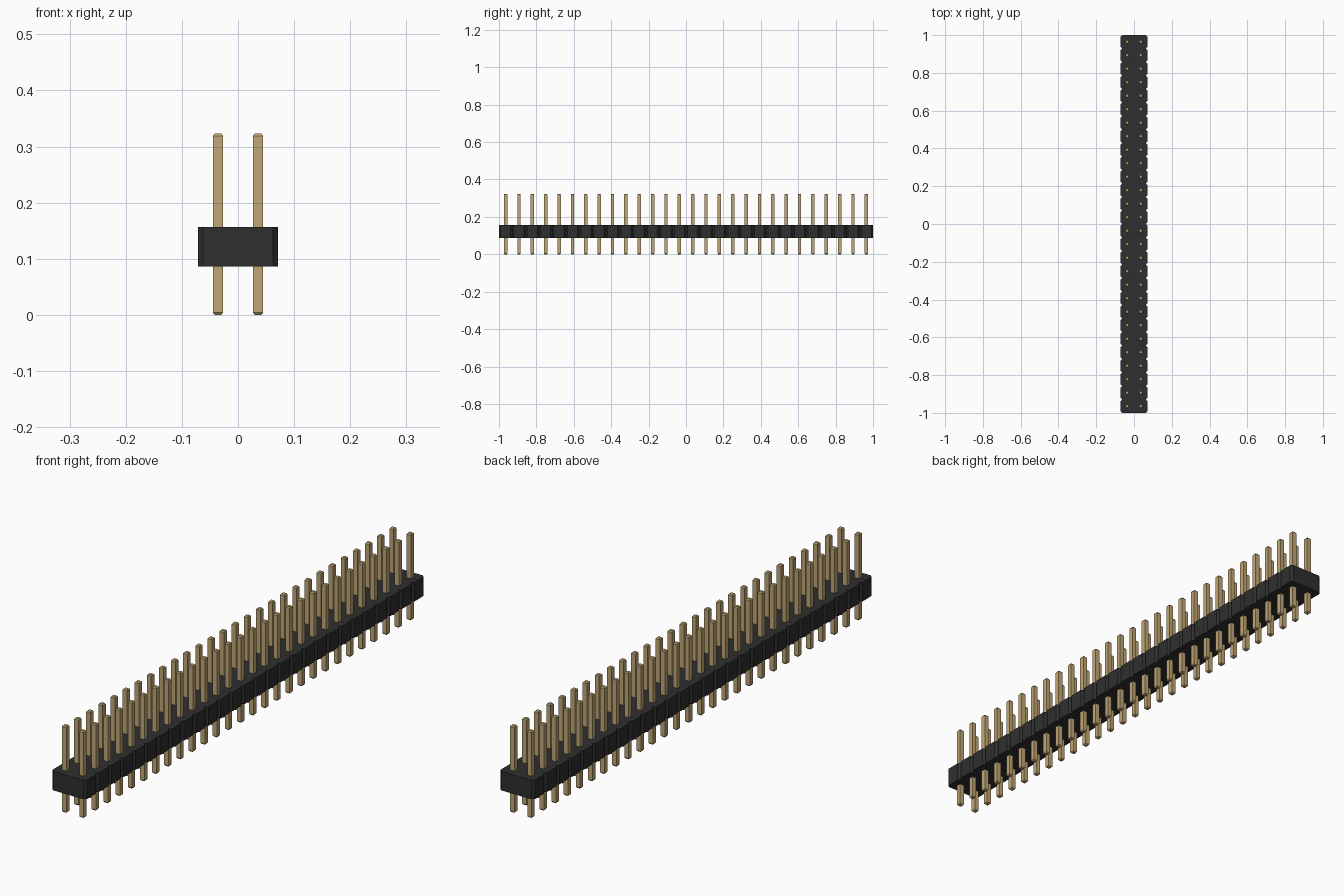
import bpy
import bmesh

ROWS = 28
PITCH = 2 / ROWS
BODY_LOW, BODY_HIGH = 0.086, 0.157
PIN_TOP = 0.323

cube = bpy.data.objects.get("Cube")
if cube:
    bpy.data.objects.remove(cube, do_unlink=True)


def make_material(name, colour):
    mat = bpy.data.materials.new(name)
    mat.use_nodes = True
    mat.diffuse_color = colour
    mat.node_tree.nodes["Principled BSDF"].inputs["Base Color"].default_value = colour
    return mat


def add_object(name, bm, mat):
    bmesh.ops.recalc_face_normals(bm, faces=bm.faces)
    mesh = bpy.data.meshes.new(name)
    bm.to_mesh(mesh)
    bm.free()
    mesh.materials.append(mat)
    obj = bpy.data.objects.new(name, mesh)
    bpy.context.collection.objects.link(obj)


def add_pin(bm, x, y):
    """Square pin with a small taper at both tips."""
    half, tip, taper = 0.009, 0.006, 0.004
    rings = []
    for z, r in ((0, tip), (taper, half), (PIN_TOP - taper, half), (PIN_TOP, tip)):
        rings.append([bm.verts.new((x + sx * r, y + sy * r, z))
                      for sx, sy in ((-1, -1), (1, -1), (1, 1), (-1, 1))])
    bm.faces.new(rings[0][::-1])
    bm.faces.new(rings[-1])
    for low, high in zip(rings, rings[1:]):
        for i in range(4):
            j = (i + 1) % 4
            bm.faces.new((low[i], low[j], high[j], high[i]))


black = make_material("black plastic", (0.028, 0.028, 0.028, 1))
gold = make_material("gold metal", (0.54, 0.39, 0.18, 1))

# Housing: one outline with a V notch between every pair of rows
half, cut = PITCH, 0.009
side = []
for row in range(ROWS):
    start = -1 + row * PITCH
    if row == 0:
        side.append((half - cut, start))
    side += [(half, start + cut), (half, start + PITCH - cut),
             (half - cut, start + PITCH)]
outline = side + [(-x, y) for x, y in reversed(side)]
bm = bmesh.new()
base = bm.faces.new([bm.verts.new((x, y, BODY_LOW)) for x, y in outline])
top = bmesh.ops.extrude_face_region(bm, geom=[base], use_keep_orig=True)["geom"]
bmesh.ops.translate(bm, vec=(0, 0, BODY_HIGH - BODY_LOW),
                    verts=[v for v in top if isinstance(v, bmesh.types.BMVert)])
add_object("housing", bm, black)

# Pins: two columns running through the housing
for name, x in (("left_pins", PITCH / 2), ("right_pins", -PITCH / 2)):
    bm = bmesh.new()
    for row in range(ROWS):
        add_pin(bm, x, -1 + (row + 0.5) * PITCH)
    add_object(name, bm, gold)
